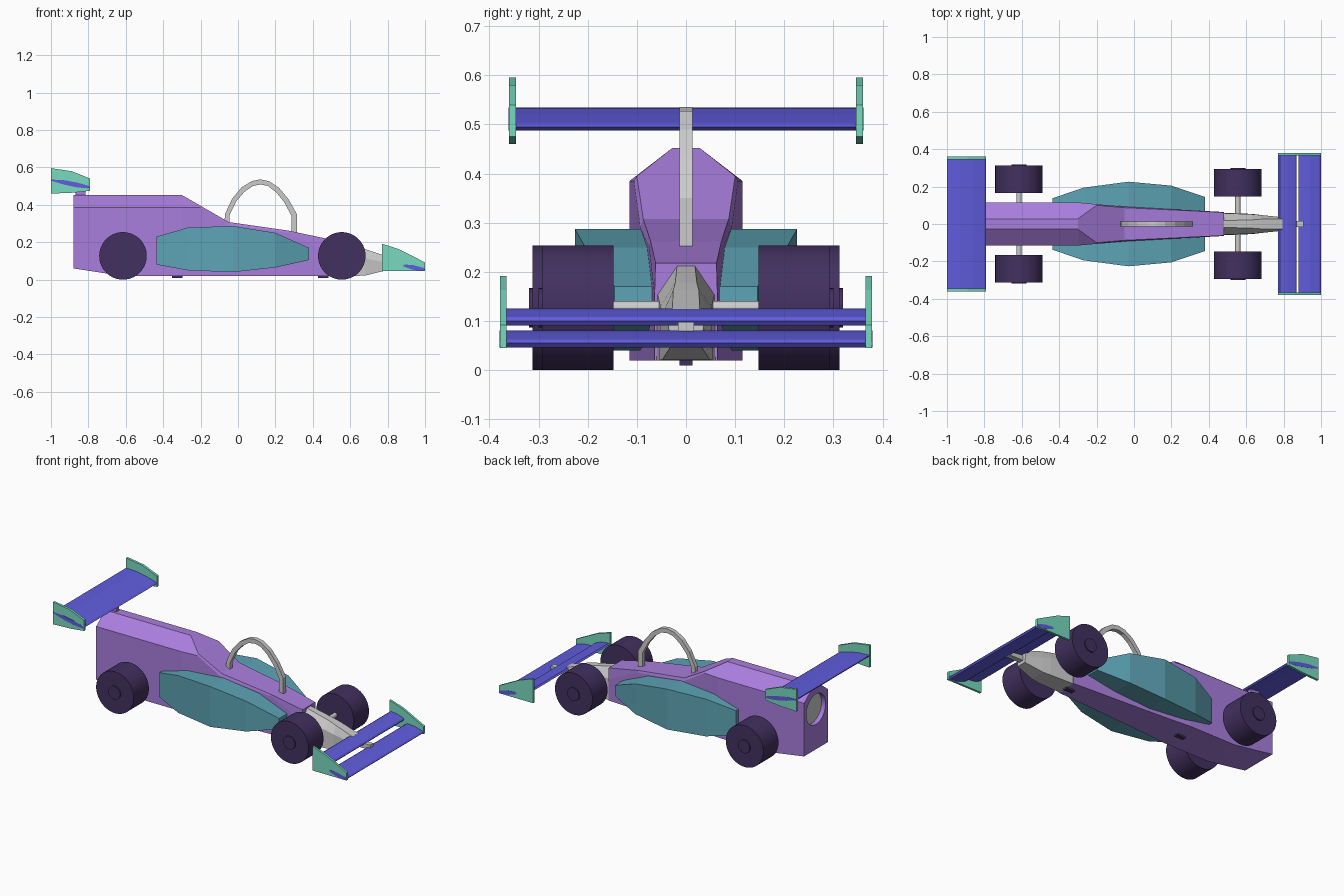
import bpy, bmesh
from math import pi
from mathutils import Matrix

if "Cube" in bpy.data.objects:
    bpy.data.objects.remove(bpy.data.objects["Cube"])


def material(name, rgb):
    m = bpy.data.materials.new(name)
    m.diffuse_color = (*rgb, 1)
    m.use_nodes = True
    m.node_tree.nodes["Principled BSDF"].inputs["Base Color"].default_value = m.diffuse_color
    return m


PURPLE = material("purple", (0.40, 0.21, 0.73))
TEAL = material("teal", (0.11, 0.37, 0.46))
BLUE = material("blue", (0.12, 0.11, 0.74))
MINT = material("mint", (0.19, 0.70, 0.52))
DARK = material("dark_purple", (0.055, 0.03, 0.115))


def finish(name, bm, mat=None, smooth=False):
    bmesh.ops.recalc_face_normals(bm, faces=bm.faces[:])
    me = bpy.data.meshes.new(name)
    bm.to_mesh(me)
    bm.free()
    ob = bpy.data.objects.new(name, me)
    bpy.context.collection.objects.link(ob)
    if mat:
        me.materials.append(mat)
    bpy.ops.object.select_all(action='DESELECT')
    ob.select_set(True)
    bpy.context.view_layer.objects.active = ob
    if smooth:
        bpy.ops.object.shade_smooth_by_angle(angle=pi / 6)
    return ob


def loft(name, rings, mat=None):
    """Skin a list of equal-length rings of points and cap both ends."""
    bm = bmesh.new()
    vs = [[bm.verts.new(p) for p in r] for r in rings]
    n = len(vs[0])
    for a, b in zip(vs, vs[1:]):
        for i in range(n):
            j = (i + 1) % n
            bm.faces.new((a[i], a[j], b[j], b[i]))
    bm.faces.new(vs[0])
    bm.faces.new(vs[-1])
    return finish(name, bm, mat)


def hull(name, sections, mat=None):
    """Six-sided symmetric hull: x, bottom w/z, shoulder w/z, top w/z."""
    return loft(name, [[(x, -wb, zb), (x, wb, zb), (x, ws, zs), (x, wt, zt),
                        (x, -wt, zt), (x, -ws, zs)]
                       for x, wb, zb, ws, zs, wt, zt in sections], mat)


def extrude(name, profile, y0, y1, mat=None):
    """Side-view (x, z) profile extruded between two y positions."""
    return loft(name, [[(x, y, z) for x, z in profile] for y in (y0, y1)], mat)


def box(name, x0, x1, w, z0, z1, mat=None):
    return extrude(name, [(x0, z0), (x1, z0), (x1, z1), (x0, z1)], -w, w, mat)


def cylinder(name, centre, r, depth, axis, mat=None, seg=48):
    bm = bmesh.new()
    rot = Matrix.Rotation(pi / 2, 4, 'X' if axis == 'y' else 'Y')
    bmesh.ops.create_cone(bm, cap_ends=True, segments=seg, radius1=r, radius2=r,
                          depth=depth, matrix=Matrix.Translation(centre) @ rot)
    return finish(name, bm, mat, True)


# Main body with engine cover
body = hull("body", [
    (-0.88, 0.115, 0.06, 0.115, 0.385, 0.028, 0.452),
    (-0.62, 0.115, 0.02, 0.115, 0.385, 0.028, 0.452),
    (-0.30, 0.115, 0.02, 0.115, 0.385, 0.028, 0.452),
    (-0.20, 0.106, 0.02, 0.106, 0.385, 0.100, 0.395),
    (-0.05, 0.095, 0.02, 0.093, 0.29, 0.087, 0.308),
    (0.27, 0.076, 0.02, 0.075, 0.25, 0.072, 0.262),
    (0.48, 0.064, 0.02, 0.064, 0.15, 0.062, 0.218)], PURPLE)

# Round exhaust recess in the tail
cutter = cylinder("exhaust_cutter", (-0.88, 0, 0.305), 0.093, 0.08, 'x')
mod = body.modifiers.new("recess", 'BOOLEAN')
mod.operation = 'DIFFERENCE'
mod.solver = 'EXACT'
mod.object = cutter
bpy.context.view_layer.objects.active = body
bpy.ops.object.modifier_apply(modifier="recess")
bpy.data.objects.remove(cutter)
cylinder("exhaust_disc", (-0.845, 0, 0.305), 0.092, 0.016, 'x')

# Nose cone and the bar carrying the front wing
hull("nose", [
    (0.47, 0.060, 0.02, 0.058, 0.155, 0.018, 0.214),
    (0.63, 0.054, 0.02, 0.052, 0.13, 0.022, 0.178),
    (0.68, 0.048, 0.022, 0.048, 0.115, 0.026, 0.163),
    (0.795, 0.030, 0.05, 0.036, 0.09, 0.028, 0.125)])
box("front_wing_bar", 0.75, 0.905, 0.016, 0.068, 0.098)

# Side pods
for side, label in ((-1, "right"), (1, "left")):
    loft("side_pod_" + label, [
        [(x, side * 0.05, zb), (x, side * yo, zb), (x, side * yo, zt), (x, side * 0.05, zt)]
        for x, yo, zb, zt in ((-0.435, 0.138, 0.08, 0.23), (-0.27, 0.194, 0.05, 0.278),
                              (-0.03, 0.226, 0.04, 0.287), (0.20, 0.205, 0.065, 0.25),
                              (0.38, 0.145, 0.105, 0.17))], TEAL)

# Cockpit hoop
outer = [(-0.072, 0.30), (-0.07, 0.35), (-0.03, 0.435), (0.02, 0.494), (0.075, 0.527), (0.12, 0.536),
         (0.165, 0.527), (0.22, 0.49), (0.27, 0.43), (0.315, 0.35), (0.315, 0.25)]
inner = [(-0.045, 0.30), (-0.045, 0.345), (-0.01, 0.418), (0.035, 0.47), (0.08, 0.501), (0.12, 0.509),
         (0.16, 0.501), (0.205, 0.466), (0.25, 0.41), (0.286, 0.34), (0.286, 0.25)]
loft("cockpit_hoop", [[(ox, -0.013, oz), (ox, 0.013, oz), (ix, 0.013, iz), (ix, -0.013, iz)]
                      for (ox, oz), (ix, iz) in zip(outer, inner)])

# Rear wing
extrude("rear_wing", [(-1, 0.535), (-0.93, 0.532), (-0.86, 0.519), (-0.80, 0.502), (-0.79, 0.495),
                      (-0.80, 0.488), (-0.86, 0.493), (-0.93, 0.508), (-1, 0.529)],
        -0.361, 0.361, BLUE)
box("rear_wing_strut", -0.87, -0.815, 0.012, 0.44, 0.505, PURPLE)

# Front wing flap and main plane
for name, x, z, chord, w in (("front_wing_main", 0.88, 0.045, 0.12, 0.379),
                             ("front_wing_flap", 0.77, 0.09, 0.10, 0.367)):
    shape = [(0, 0.030), (0.1, 0.036), (0.5, 0.032), (0.93, 0.018), (1, 0.010),
             (0.93, 0.001), (0.5, 0.006), (0.1, 0.022)]
    extrude(name, [(x + u * chord, z + v) for u, v in shape], -w, w, BLUE)

# Wing end plates
rear_plate = [(-1, 0.46), (-0.88, 0.465), (-0.79, 0.475), (-0.79, 0.54), (-0.89, 0.58), (-1, 0.596)]
front_plate = [(0.77, 0.045), (1, 0.045), (1, 0.092), (0.86, 0.163), (0.77, 0.192)]
for side, label in ((-1, "right"), (1, "left")):
    extrude("rear_end_plate_" + label, rear_plate, side * 0.346, side * 0.3605, MINT)
    extrude("front_end_plate_" + label, front_plate, side * 0.365, side * 0.3785, MINT)

# Wheels, hubs and axles
for end, x, y0, y1 in (("front", 0.555, 0.147, 0.293), ("rear", -0.615, 0.165, 0.312)):
    cylinder(end + "_axle", (x, 0, 0.127), 0.014, 2 * y0 + 0.04, 'y', seg=24)
    for side, label in ((-1, "right"), (1, "left")):
        cylinder(f"{end}_wheel_{label}", (x, side * (y0 + y1) / 2, 0.127), 0.127, y1 - y0, 'y', DARK, 64)
        cylinder(f"{end}_hub_{label}", (x, side * y1, 0.127), 0.04, 0.014, 'y', DARK, 32)

# Skid blocks under the floor
for name, x in (("rear_skid", -0.325), ("front_skid", 0.457)):
    box(name, x - 0.028, x + 0.028, 0.013, 0.01, 0.03, DARK)
